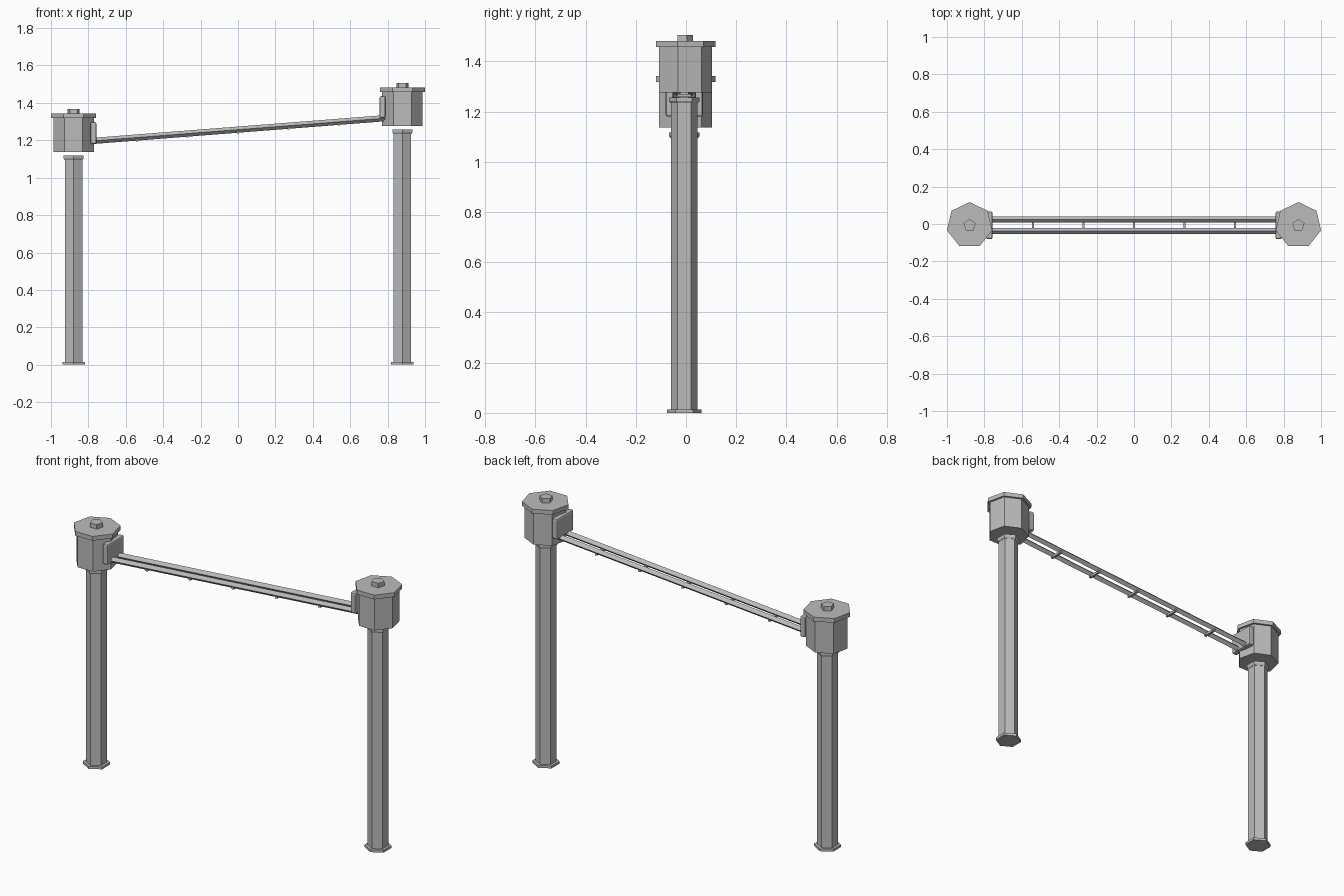
import bpy, bmesh, math
from mathutils import Matrix, Vector

cube = bpy.data.objects.get("Cube")
if cube:
    bpy.data.objects.remove(cube, do_unlink=True)

grey = bpy.data.materials.new("plain_grey")
grey.use_nodes = True
colour = (0.5, 0.5, 0.5, 1)
grey.diffuse_color = colour
grey.node_tree.nodes["Principled BSDF"].inputs["Base Color"].default_value = colour

YC = -0.007          # depth of the post axes
POST_X = 0.879


def finish(name, bm, bevel=0):
    mesh = bpy.data.meshes.new(name)
    bm.to_mesh(mesh)
    bm.free()
    mesh.materials.append(grey)
    obj = bpy.data.objects.new(name, mesh)
    bpy.context.collection.objects.link(obj)
    if bevel:
        mod = obj.modifiers.new("bevel", "BEVEL")
        mod.width = bevel
        mod.segments = 2
    return obj


def prism(name, sides, radius, x, z0, z1, bottom_radius=None):
    bm = bmesh.new()
    bmesh.ops.create_cone(bm, cap_ends=True, segments=sides,
                          radius1=bottom_radius or radius, radius2=radius,
                          depth=z1 - z0,
                          matrix=Matrix.Translation((x, YC, (z0 + z1) / 2)))
    return finish(name, bm)


def box(name, centre, size, bevel=0):
    bm = bmesh.new()
    bmesh.ops.create_cube(bm, size=1, matrix=Matrix.LocRotScale(
        Vector(centre), None, Vector(size)))
    return finish(name, bm, bevel)


# Posts with heads; h is the underside of each head
for side, s, h in (("right", -1, 1.137), ("left", 1, 1.276)):
    x = s * POST_X
    prism(side + "_post_base", 6, 0.069, x, 0, 0.014)
    prism(side + "_post", 6, 0.0535, x, 0.01, h - 0.03)
    prism(side + "_post_collar", 6, 0.061, x, h - 0.034, h - 0.019, 0.061)
    prism(side + "_collar_underside", 6, 0.061, x, h - 0.042, h - 0.034, 0.055)
    prism(side + "_head", 7, 0.111, x, h, h + 0.185)
    prism(side + "_head_cap", 7, 0.124, x, h + 0.181, h + 0.205)
    prism(side + "_cap_knob", 5, 0.034, x, h + 0.2, h + 0.23)
    box(side + "_bracket", (s * 0.773, YC, h + 0.102), (0.032, 0.148, 0.116), 0.008)

# Sloping pair of square rails, set on edge
start, end = Vector((-0.81, YC, 1.194)), Vector((0.81, YC, 1.32))
run = end - start
turn = Matrix.Rotation(math.pi / 2 - math.atan2(run.z, run.x), 4, "Y")
for name, y in (("front_rail", -0.031), ("back_rail", 0.031)):
    bm = bmesh.new()
    bmesh.ops.create_cone(bm, cap_ends=True, segments=4, radius1=0.0165,
                          radius2=0.0165, depth=run.length,
                          matrix=Matrix.Translation((start + end) / 2 + Vector((0, y, 0))) @ turn)
    finish(name, bm)

# Rungs under the rails
for i in range(1, 6):
    p = start + run * (i / 6)
    box(f"rung_{i}", (p.x, YC, p.z - 0.014), (0.013, 0.08, 0.013))
